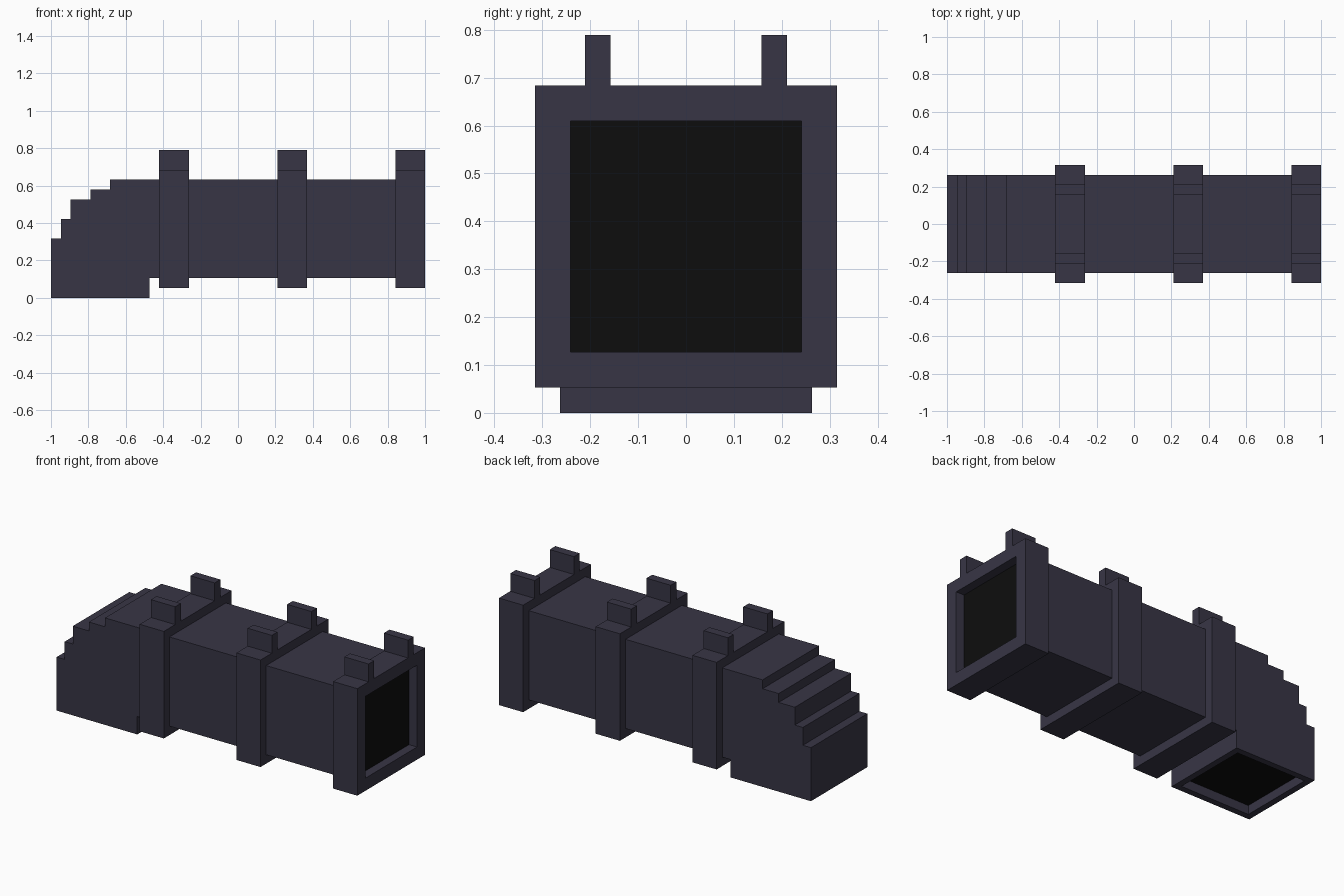
import bpy, bmesh
from mathutils import Vector

if "Cube" in bpy.data.objects:
    bpy.data.objects.remove(bpy.data.objects["Cube"])

U = 2 / 19 / 2  # one grid block; the model is 38 blocks long


def material(name, rgb):
    m = bpy.data.materials.new(name)
    m.diffuse_color = (*rgb, 1)
    m.use_nodes = True
    m.node_tree.nodes["Principled BSDF"].inputs["Base Color"].default_value = m.diffuse_color
    return m


PIPE = material("dark slate", (0.039, 0.036, 0.060))
HOLE = material("black hollow", (0.004, 0.004, 0.004))


def prism(name, profile, y0, y1, opening=None, rim=0):
    """Extrude an x-z profile along y; optionally recess the face looking along `opening`."""
    bm = bmesh.new()
    base = bm.faces.new([bm.verts.new((x * U, y0 * U, z * U)) for x, z in profile])
    ext = bmesh.ops.extrude_face_region(bm, geom=[base])["geom"]
    bmesh.ops.translate(bm, vec=(0, (y1 - y0) * U, 0),
                        verts=[g for g in ext if isinstance(g, bmesh.types.BMVert)])
    bmesh.ops.recalc_face_normals(bm, faces=bm.faces)
    if opening:
        d = Vector(opening)
        bm.normal_update()
        face = max((f for f in bm.faces if f.normal.dot(d) > 0.9),
                   key=lambda f: f.calc_center_median().dot(d))
        bmesh.ops.inset_region(bm, faces=[face], thickness=rim * U)
        floor = bmesh.ops.extrude_discrete_faces(bm, faces=[face])["faces"][0]
        bmesh.ops.translate(bm, vec=-d * U, verts=floor.verts)
        floor.material_index = 1
    me = bpy.data.meshes.new(name)
    bm.to_mesh(me)
    bm.free()
    me.materials.append(PIPE)
    me.materials.append(HOLE)
    ob = bpy.data.objects.new(name, me)
    bpy.context.collection.objects.link(ob)
    return ob


def rect(x0, x1, z0, z1):
    return [(x0, z0), (x1, z0), (x1, z1), (x0, z1)]


# Pipe body with stepped elbow, open at the bottom
prism("pipe_body", [(-19, 0), (-9, 0), (-9, 2), (17, 2), (17, 12), (-13, 12), (-13, 11),
                    (-15, 11), (-15, 10), (-17, 10), (-17, 8), (-18, 8), (-18, 6), (-19, 6)],
      -5, 5, (0, 0, -1), 1)

# Flanges with a pair of mounting tabs each; the end flange is open
for label, x in (("rear", -8), ("middle", 4), ("end", 16)):
    prism(label + "_flange", rect(x, x + 3, 1, 13), -6, 6,
          (1, 0, 0) if label == "end" else None, 2)
    for side, y in (("front", -4), ("back", 3)):
        prism(f"{label}_{side}_tab", rect(x, x + 3, 13, 15), y, y + 1)
